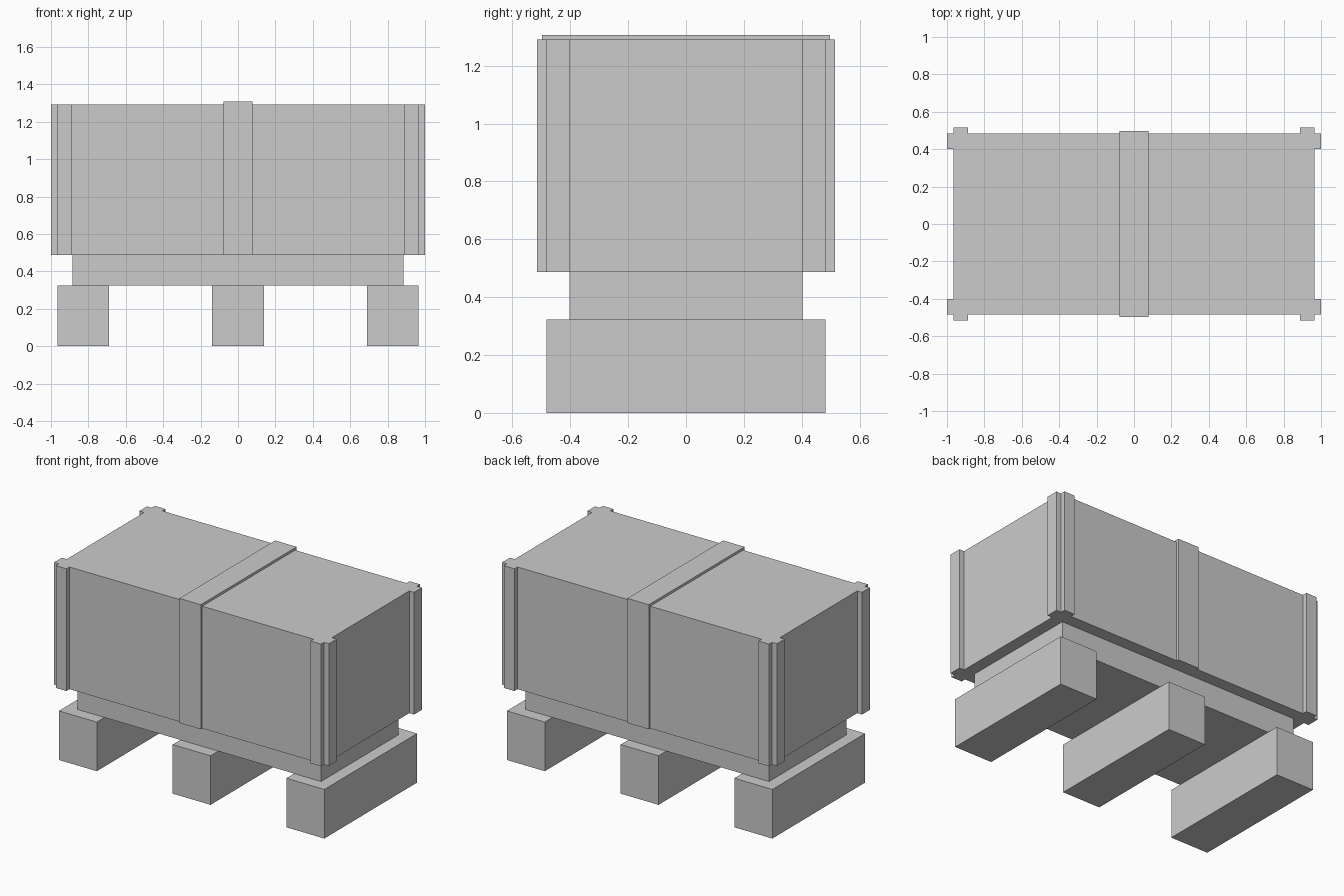
import bpy, bmesh

if "Cube" in bpy.data.objects:
    bpy.data.objects.remove(bpy.data.objects["Cube"])


def box(name, x0, x1, y, z0, z1):
    """Box spanning x0..x1, -y..y, z0..z1."""
    return prism(name, [(x0, -y), (x1, -y), (x1, y), (x0, y)], z0, z1)


def prism(name, outline, z0, z1):
    """Counter-clockwise plan outline extruded from z0 to z1."""
    bm = bmesh.new()
    face = bm.faces.new([bm.verts.new((x, y, z0)) for x, y in outline])
    top = bmesh.ops.extrude_face_region(bm, geom=[face], use_keep_orig=True)["geom"]
    verts = [v for v in top if isinstance(v, bmesh.types.BMVert)]
    bmesh.ops.translate(bm, vec=(0, 0, z1 - z0), verts=verts)
    bmesh.ops.recalc_face_normals(bm, faces=bm.faces)
    mesh = bpy.data.meshes.new(name)
    bm.to_mesh(mesh)
    bm.free()
    obj = bpy.data.objects.new(name, mesh)
    bpy.context.collection.objects.link(obj)
    return obj


# Crate body with raised corner battens, mirrored from one plan quarter
quarter = [(0.965, 0.402), (1.0, 0.402), (1.0, 0.483), (0.965, 0.483),
           (0.965, 0.515), (0.888, 0.515), (0.888, 0.483)]
half = quarter + [(-x, y) for x, y in reversed(quarter)]
outline = half + [(x, -y) for x, y in reversed(half)]
prism("crate_body", outline, 0.487, 1.291)

# Strap over the middle
box("centre_strap", -0.078, 0.078, 0.498, 0.487, 1.307)

# Recessed plinth under the crate
box("plinth", -0.886, 0.886, 0.402, 0.323, 0.487)

# Three skid blocks
for name, x in (("left_skid", -0.828), ("middle_skid", 0.0), ("right_skid", 0.828)):
    box(name, x - 0.138, x + 0.138, 0.482, 0.0, 0.323)
